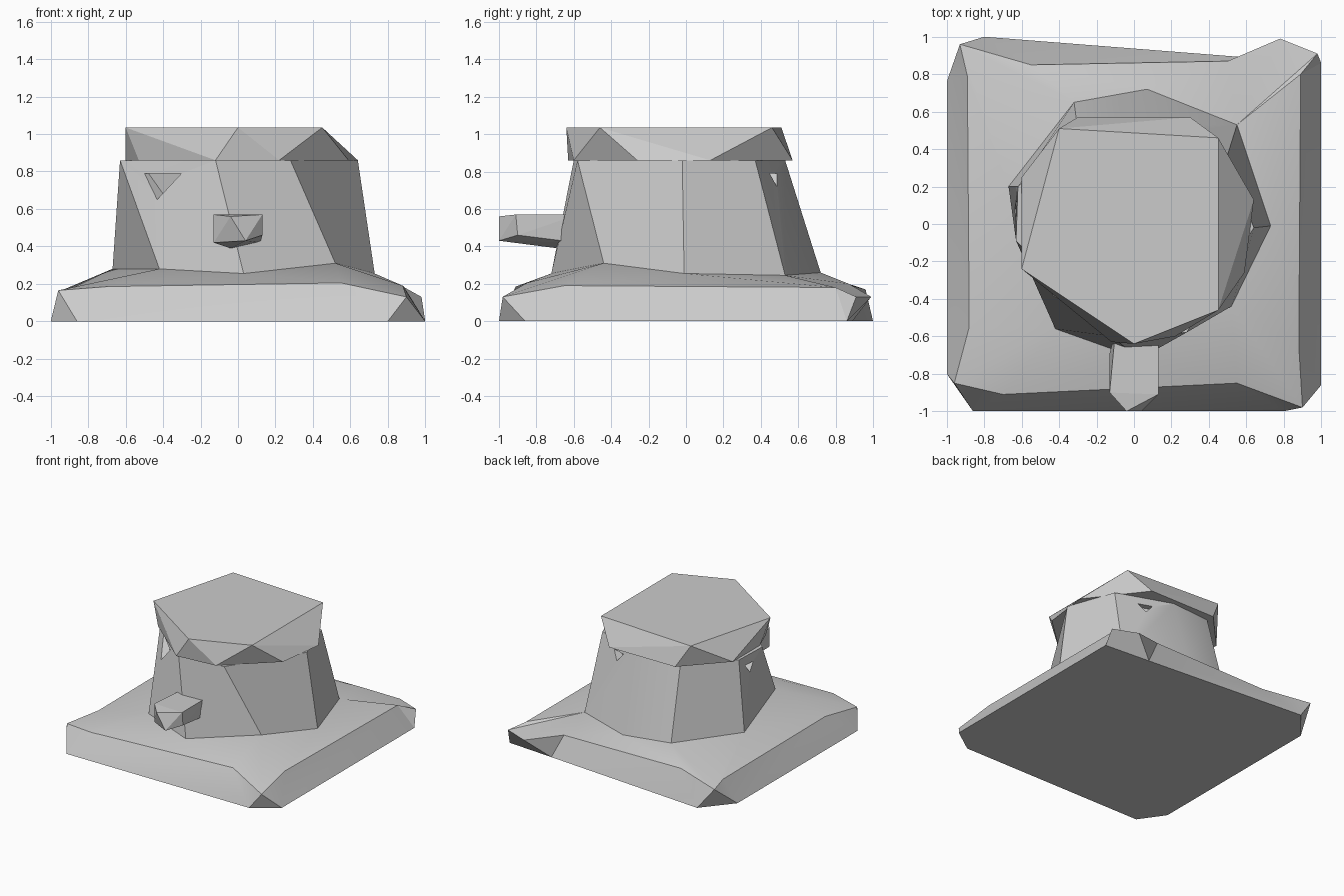
import bpy, bmesh, math
from mathutils import Vector

cube = bpy.data.objects.get("Cube")
if cube:
    bpy.data.objects.remove(cube)

grey = bpy.data.materials.new("stone_grey")
grey.use_nodes = True
colour = (0.6, 0.6, 0.6, 1)
grey.diffuse_color = colour
grey.node_tree.nodes["Principled BSDF"].inputs["Base Color"].default_value = colour


def finish(name, bm, smooth=False):
    bmesh.ops.remove_doubles(bm, verts=bm.verts, dist=0.001)
    bmesh.ops.recalc_face_normals(bm, faces=bm.faces)
    mesh = bpy.data.meshes.new(name)
    bm.to_mesh(mesh)
    bm.free()
    obj = bpy.data.objects.new(name, mesh)
    bpy.context.collection.objects.link(obj)
    mesh.materials.append(grey)
    if smooth:
        bpy.ops.object.select_all(action='DESELECT')
        obj.select_set(True)
        bpy.context.view_layer.objects.active = obj
        bpy.ops.object.shade_smooth_by_angle(angle=math.radians(30))
    return obj


def loft(name, rings, smooth=False):
    """Join rings of equal length; repeated points make triangles."""
    bm = bmesh.new()
    ids = {}

    def vert(p):
        return ids.setdefault(p, None) or ids.update({p: bm.verts.new(p)}) or ids[p]

    def face(points):
        unique = list(dict.fromkeys(points))
        if len(unique) > 2:
            bm.faces.new([vert(p) for p in unique])

    for low, high in zip(rings, rings[1:]):
        n = len(low)
        for i in range(n):
            j = (i + 1) % n
            face([low[i], low[j], high[j], high[i]])
    face(rings[0][::-1])
    face(rings[-1])
    return finish(name, bm, smooth)


def hull(name, points):
    bm = bmesh.new()
    for p in points:
        bm.verts.new(p)
    bmesh.ops.convex_hull(bm, input=bm.verts)
    bmesh.ops.dissolve_limit(bm, angle_limit=0.02, verts=bm.verts, edges=bm.edges)
    return finish(name, bm)


def level(points, z):
    return [(x, y, z) for x, y in points]


# Base slab: footprint, raised rim with a jutting back corner, foot of the tower
footprint = level([(-1, -.8), (-.86, -1), (.8, -1), (1, -.86),
                   (1, .86), (.6, .89), (-.8, 1), (-1, .76)], 0)
rim = [(-.96, -.85, .165), (-.7, -.91, .185), (.55, -.85, .205), (.9, -.98, .13),
       (.88, -.65, .19), (.89, .8, .18), (.98, .91, .13), (.78, .99, .13),
       (.5, .87, .2), (-.55, .85, .2), (-.93, .96, .17), (-.89, .79, .18),
       (-.88, -.55, .18)]
foot = [(.52, -.44, .31), (.73, -.01, .255), (.55, .53, .245), (.07, .72, .26),
        (-.32, .65, .27), (-.67, .2, .28), (-.42, -.56, .28), (.03, -.72, .255)]


def pick(points, letters):
    return [points[ord(c) - ord("a")] for c in letters]


loft("base_slab", [pick(footprint, "abbbcccdddeeefffggghha"),
                   pick(rim, "aabbccddeeffghiijjkklm"),
                   pick(foot, "ggghhaaaabbccccddeeeff")], True)

# Tower
tower_top = level([(.28, -.58), (.64, -.02), (.5, .37), (.05, .53),
                   (-.3, .5), (-.62, .2), (-.63, -.09), (-.12, -.6)], .86)
tower = loft("tower", [foot, tower_top], True)


# Small triangular openings cut into the tower wall
def opening(name, x, y, z, angle, width, height, depth):
    out = Vector((math.cos(angle), math.sin(angle), 0))
    side = Vector((-out.y, out.x, 0))
    up = Vector((0, 0, 1))
    centre = Vector((x, y, z))
    shape = [side * width / 2, side * -width / 2, up * -height]
    cutter = hull(name, [centre + s + out * d for s in shape for d in (-depth, .2)])
    cutter.hide_render = True
    cutter.hide_viewport = True
    cutter.display_type = 'WIRE'
    cut = tower.modifiers.new(name, 'BOOLEAN')
    cut.object = cutter
    cut.operation = 'DIFFERENCE'
    cut.solver = 'EXACT'


opening("front_opening_cutter", -.4, -.35, .79, math.radians(225), .28, .14, .03)
opening("side_opening_cutter", -.62, .08, .79, math.radians(180), .1, .07, .04)
opening("back_opening_cutter", .28, .46, .79, math.radians(70), .12, .07, .04)

# Cap with an irregular flat top
cap_low = level([(.22, -.6), (.59, -.26), (.64, .13), (.3, .57), (-.3, .57),
                 (-.6, .25), (-.6, -.1), (-.53, -.28), (-.12, -.63)], .86)
cap_high = level([(-.6, -.24), (0, -.64), (.45, -.46), (.45, .46), (-.4, .51)], 1.035)
hull("cap", cap_low + cap_high)

# Spout on the front
hull("spout", [(-.13, -.9, .57), (.13, -.91, .57), (-.04, -1, .56), (.04, -1, .43),
               (.13, -.9, .46), (-.13, -.9, .42), (-.1, -.58, .57), (.13, -.58, .57),
               (-.04, -.69, .39), (.12, -.58, .42), (-.13, -.69, .42)])
